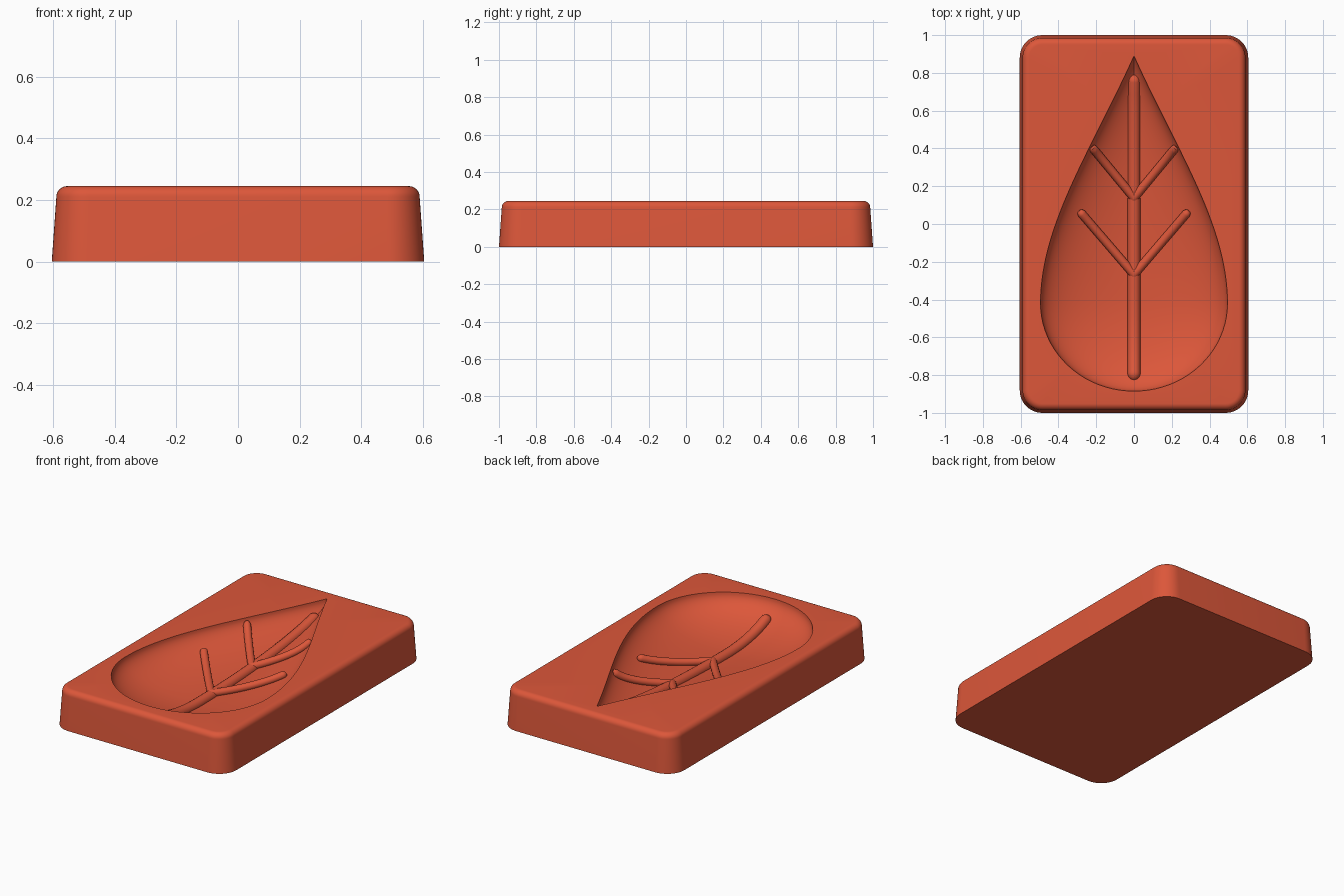
import bpy, bmesh, math
from mathutils import Vector
from mathutils.bvhtree import BVHTree
from mathutils.geometry import interpolate_bezier

if "Cube" in bpy.data.objects:
    bpy.data.objects.remove(bpy.data.objects["Cube"])

TOP = 0.245          # height of the block
DEPTH = 0.17         # deepest point of the hollow
CENTRE = Vector((0, -0.4, 0))

clay = bpy.data.materials.new("terracotta_red")
clay.use_nodes = True
colour = (0.72, 0.095, 0.042, 1)
clay.diffuse_color = colour
clay.node_tree.nodes["Principled BSDF"].inputs["Base Color"].default_value = colour


def rounded_rectangle(inset, z):
    """Ring of points with rounded corners."""
    radius = 0.12 - inset
    points = []
    for quarter, (sx, sy) in enumerate(((1, 1), (-1, 1), (-1, -1), (1, -1))):
        for i in range(13):
            a = math.pi / 2 * (quarter + i / 12)
            points.append(Vector((sx * 0.485 + radius * math.cos(a),
                                  sy * 0.88 + radius * math.sin(a), z)))
    return points


def leaf_outline():
    """Teardrop: round at the front, pointed at the back."""
    side = [Vector((0.495 * math.sin(a), -0.42 - 0.465 * math.cos(a), 0))
            for a in (math.pi / 2 * i / 20 for i in range(20))]
    side += interpolate_bezier(Vector((0.495, -0.42, 0)), Vector((0.495, 0, 0)),
                               Vector((0.22, 0.4, 0)), Vector((0, 0.89, 0)), 32)
    return side + [Vector((-p.x, p.y, 0)) for p in side[-2:0:-1]]


def loft(bm, rings):
    """Skin neighbouring rings with quads."""
    loops = [[bm.verts.new(p) for p in ring] for ring in rings]
    for low, high in zip(loops, loops[1:]):
        for i in range(len(low)):
            j = (i + 1) % len(low)
            bm.faces.new((low[i], low[j], high[j], high[i]))
    return loops


def loop_edges(bm, loop):
    return [bm.edges.get((loop[i - 1], loop[i])) for i in range(len(loop))]


def smooth(obj):
    bpy.ops.object.select_all(action='DESELECT')
    obj.select_set(True)
    bpy.context.view_layer.objects.active = obj
    if obj.type == 'CURVE':
        bpy.ops.object.convert(target='MESH')
    bpy.ops.object.shade_smooth_by_angle(angle=math.radians(35))


# Leaf hollow, rings shrinking towards the deepest point
bm = bmesh.new()
outline = leaf_outline()
rings = []
for i in range(20):
    a = math.pi / 2 * (1 - i / 20)
    rings.append([CENTRE + (p - CENTRE) * math.sin(a)
                  + Vector((0, 0, TOP - DEPTH * math.cos(a))) for p in outline])
bowl = loft(bm, rings)
bottom = bm.verts.new(CENTRE + Vector((0, 0, TOP - DEPTH)))
for i in range(len(outline)):
    bm.faces.new((bowl[-1][i - 1], bowl[-1][i], bottom))
floor = BVHTree.FromBMesh(bm)

# Tapered block with a rounded upper edge
levels = [(0, 0)]
for i in range(9):
    a = math.pi / 2 * i / 8
    levels.append((0.05 - 0.035 * math.cos(a), TOP - 0.035 + 0.035 * math.sin(a)))
block = loft(bm, [rounded_rectangle(*level) for level in levels])
bm.faces.new(block[0][::-1])

# Flat top between the block edge and the hollow
bmesh.ops.triangle_fill(bm, use_beauty=True, use_dissolve=False, normal=(0, 0, 1),
                        edges=loop_edges(bm, block[-1]) + loop_edges(bm, bowl[0]))
bmesh.ops.recalc_face_normals(bm, faces=bm.faces)
mesh = bpy.data.meshes.new("leaf_mould_block")
bm.to_mesh(mesh)
bm.free()
mesh.materials.append(clay)
tray = bpy.data.objects.new("leaf_mould_block", mesh)
bpy.context.collection.objects.link(tray)
smooth(tray)


def vein(name, start, end, radius, lift):
    """Round-ended tube that follows the floor of the hollow."""
    start, end = Vector((*start, 0)), Vector((*end, 0))
    length = (end - start).length
    cap = [radius * (1 - math.cos(math.pi / 2 * i / 6)) for i in range(6)]
    middle = [radius + (length - 2 * radius) * i / 24 for i in range(25)]
    steps = cap + middle + [length - s for s in reversed(cap)]
    curve = bpy.data.curves.new(name, 'CURVE')
    curve.dimensions = '3D'
    curve.bevel_depth = radius
    curve.bevel_resolution = 6
    spline = curve.splines.new('POLY')
    spline.points.add(len(steps) - 1)
    for point, s in zip(spline.points, steps):
        p = start.lerp(end, s / length)
        hit = floor.ray_cast(p + Vector((0, 0, 1)), Vector((0, 0, -1)))[0]
        z = min((hit.z if hit else TOP) + lift, TOP - radius)
        point.co = (p.x, p.y, z, 1)
        q = min(1, min(s, length - s) / radius)
        point.radius = max(0.01, math.sqrt(1 - (1 - q) ** 2))
    curve.materials.append(clay)
    obj = bpy.data.objects.new(name, curve)
    bpy.context.collection.objects.link(obj)
    smooth(obj)


# Raised midrib and two mirrored pairs of side veins
vein("midrib", (0, -0.825), (0, 0.79), 0.034, 0)
for side, sign in (("left", 1), ("right", -1)):
    vein("lower_vein_" + side, (-0.015 * sign, -0.285), (0.29 * sign, 0.07), 0.023, 0.014)
    vein("upper_vein_" + side, (-0.015 * sign, 0.12), (0.225 * sign, 0.41), 0.023, 0.014)
